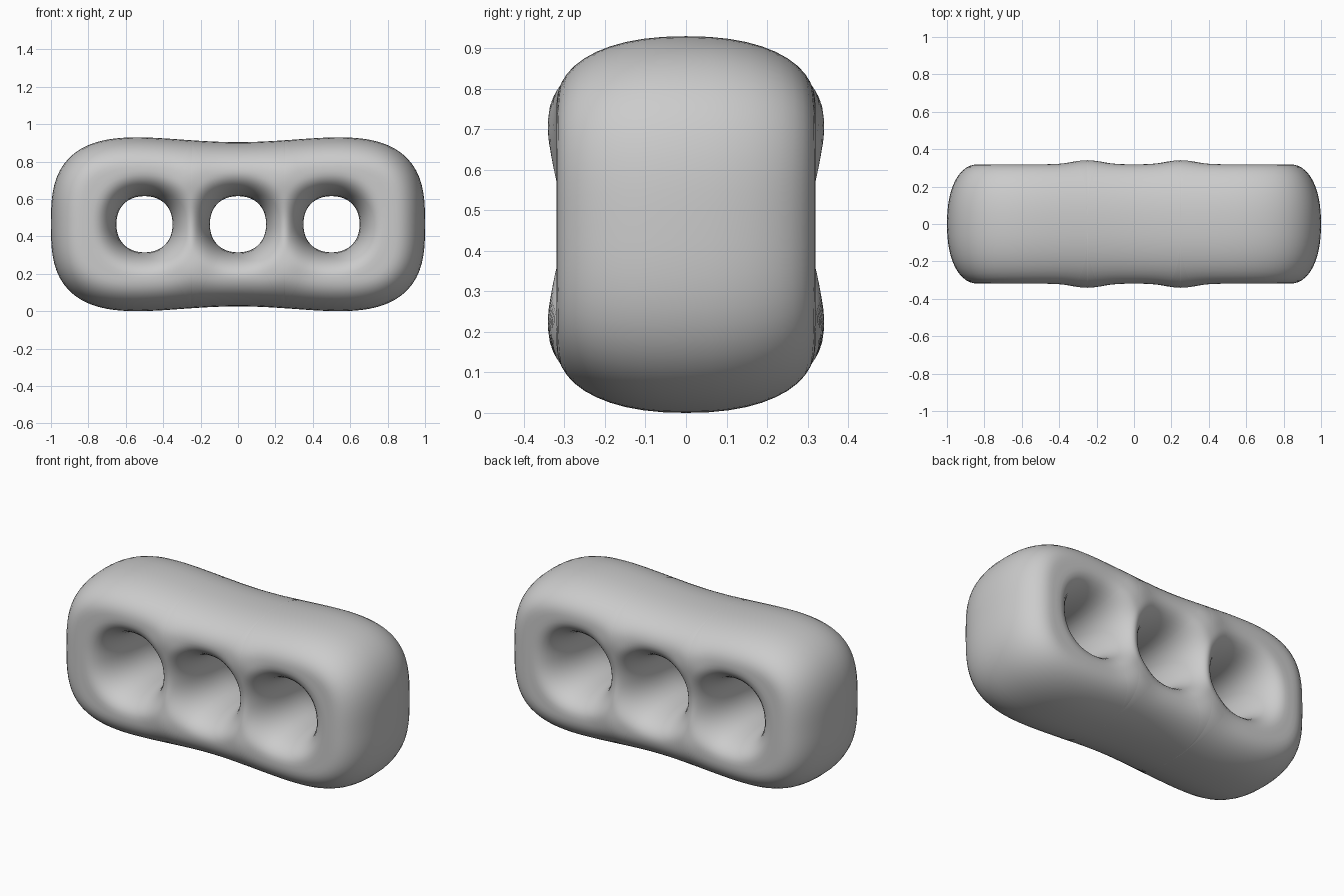
import bpy, bmesh, math
from mathutils import Vector, kdtree

if "Cube" in bpy.data.objects:
    bpy.data.objects.remove(bpy.data.objects["Cube"])

CZ, R, P, DIV = 0.466, 0.15, 2.25, 0.25   # mid height, hole radius, roundness, bridge centre
HOLES = (-0.5, 0.0, 0.5)


def half_height(x):
    return 0.439 + 0.205 * x * x - 0.08 * x ** 4


def inside(x, z):
    return abs(x) ** 3 + abs(z / half_height(x)) ** 3 < 1


def ray_to_outline(cx, a):
    lo, hi = 0.0, 1.2 if cx == 0 else 0.8
    for _ in range(40):
        m = (lo + hi) / 2
        if inside(cx + m * math.cos(a), m * math.sin(a)):
            lo = m
        else:
            hi = m
    return lo


# Waisted outer outline, used for measuring distance to the rim
N = 480
outline = []
for i in range(N):
    a = 2 * math.pi * i / N
    r = ray_to_outline(0.0, a)
    outline.append(Vector((r * math.cos(a), r * math.sin(a), 0)))
tree = kdtree.KDTree(N)
for i, p in enumerate(outline):
    tree.insert(p, i)
tree.balance()


def rim_distance(p):
    _, i, _ = tree.find(p)
    best = 9.0
    for j in (i - 1, i):
        a, b = outline[j], outline[(j + 1) % N]
        t = max(0, min(1, (p - a).dot(b - a) / (b - a).length_squared))
        best = min(best, (p - a - (b - a) * t).length)
    return best


def hole_norm(x, z):
    return (abs(x) ** 2.2 + abs(z) ** 2.2) ** (1 / 2.2)


# Half thickness: rounded outer edge, flared holes, small swellings at the bridge ends
def thickness(x, z):
    e = max(0, 1 - rim_distance(Vector((x, z, 0))) / 0.17) ** P
    for c in HOLES:
        d = max(0, hole_norm(x - c, z) - R)
        e += max(0, 1 - d / 0.135) ** P
    bump = math.exp(-((abs(x) - 0.25) / 0.11) ** 2 - ((abs(z) - 0.24) / 0.1) ** 2)
    return (0.319 + 0.022 * bump) * max(0, 1 - e) ** (1 / P)


bm = bmesh.new()
corner_z = half_height(DIV) * (1 - DIV ** 3) ** (1 / 3)
A = math.atan2(corner_z, DIV)
PI = math.pi
STEPS = 22


# One ring-shaped cell around a hole, front and back
def add_cell(cx, arcs, flip=1):
    columns = []
    for a0, a1, n, divider in arcs:
        for i in range(n):
            a = a0 + (a1 - a0) * (1 - math.cos(PI * i / n)) / 2
            c, s = math.cos(a), math.sin(a)
            r0 = R / hole_norm(c, s)
            r1 = DIV / abs(c) if divider else ray_to_outline(cx, a)
            col = []
            for k in range(STEPS + 1):
                t = (1 - math.cos(PI * k / STEPS)) / 2
                r = r0 + (r1 - r0) * t
                x, z = cx + r * c, r * s
                on_rim = k == 0 or (k == STEPS and (not divider or i == 0))
                y = 0 if on_rim else thickness(x, z)
                col.append((x * flip, y, z + CZ))
            columns.append(col)
    for side in (-1, 1):
        vs = [[bm.verts.new((x, y * side, z)) for x, y, z in col] for col in columns]
        for i in range(len(vs)):
            p, q = vs[i - 1], vs[i]
            for k in range(STEPS):
                bm.faces.new((p[k], p[k + 1], q[k + 1], q[k]))


# Middle cell and the two mirrored end cells
add_cell(0.0, [(-A, A, 36, True), (A, PI - A, 24, False),
               (PI - A, PI + A, 36, True), (PI + A, 2 * PI - A, 24, False)])
end_arcs = [(PI - A, PI + A, 36, True), (A - PI, PI - A, 80, False)]
add_cell(0.5, end_arcs)
add_cell(0.5, end_arcs, -1)

bmesh.ops.remove_doubles(bm, verts=bm.verts[:], dist=0.0004)
bmesh.ops.recalc_face_normals(bm, faces=bm.faces[:])
zmin = min(v.co.z for v in bm.verts)
for v in bm.verts:
    v.co.z -= zmin
for f in bm.faces:
    f.smooth = True
mesh = bpy.data.meshes.new("three_hole_body")
bm.to_mesh(mesh)
bm.free()
body = bpy.data.objects.new("three_hole_body", mesh)
bpy.context.collection.objects.link(body)
